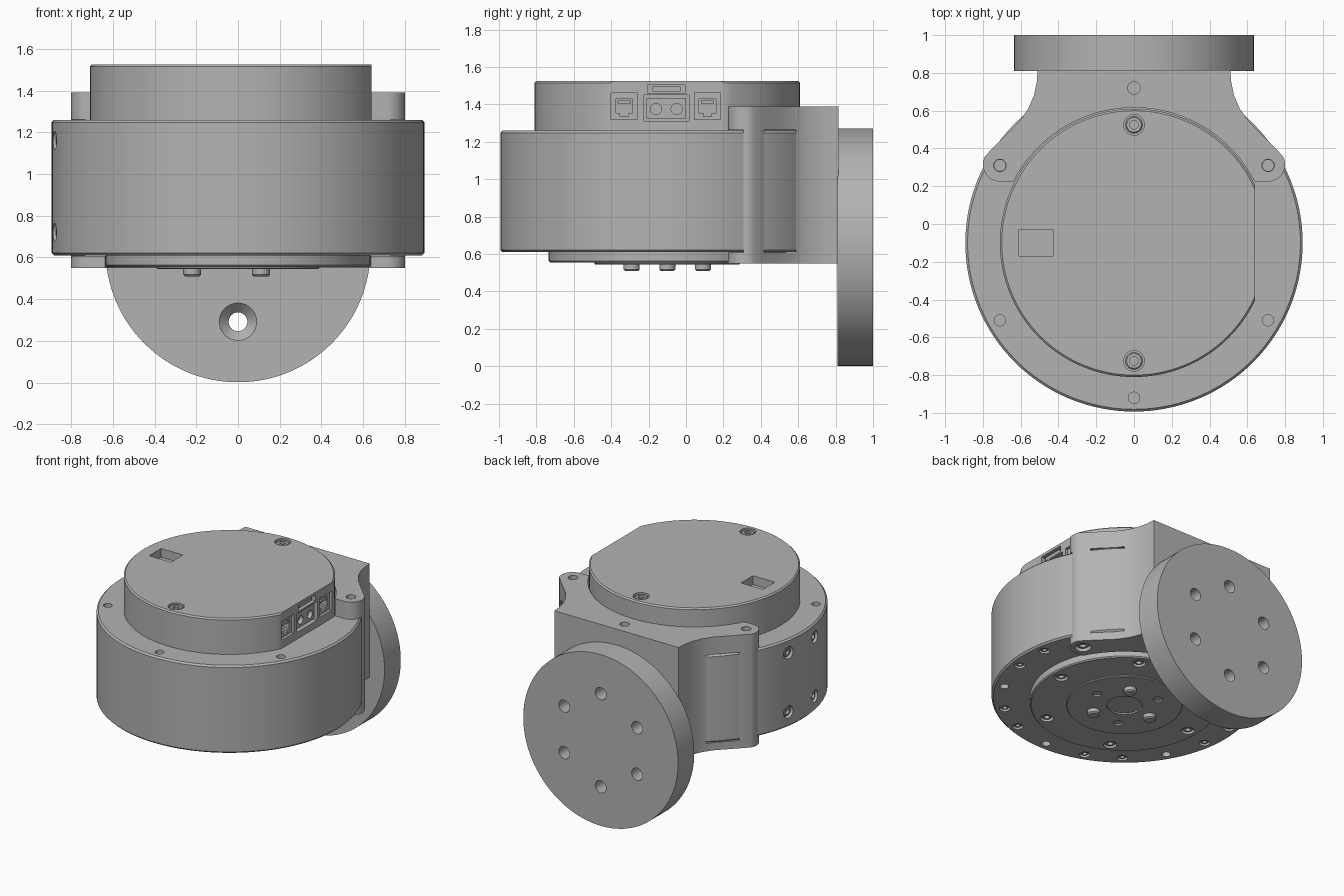
import bpy, bmesh, math
from mathutils import Vector, Matrix

cube = bpy.data.objects.get("Cube")
if cube:
    bpy.data.objects.remove(cube, do_unlink=True)

grey = bpy.data.materials.new("machined grey")
grey.use_nodes = True
grey.diffuse_color = (0.45, 0.45, 0.45, 1)
grey.node_tree.nodes["Principled BSDF"].inputs["Base Color"].default_value = grey.diffuse_color

CY = -0.1                      # y of the drum's axis
UP, DOWN = (0, 0, 1), (0, 0, -1)
FRONT, BACK, LEFT = (0, -1, 0), (0, 1, 0), (1, 0, 0)


def finish(name, bm):
    bmesh.ops.recalc_face_normals(bm, faces=bm.faces)
    mesh = bpy.data.meshes.new(name)
    bm.to_mesh(mesh)
    bm.free()
    mesh.materials.append(grey)
    obj = bpy.data.objects.new(name, mesh)
    bpy.context.collection.objects.link(obj)
    return obj


def lathe(name, profile, at=(0, 0, 0), axis=UP, seg=24):
    """Revolve (radius, height) points, both ends on the axis."""
    bm = bmesh.new()
    place = Matrix.Translation(at) @ Vector(axis).to_track_quat('Z', 'Y').to_matrix().to_4x4()
    rings = []
    for r, h in profile:
        count = seg if r > 0 else 1
        rings.append([bm.verts.new(place @ Vector((r * math.cos(2 * math.pi * i / seg),
                                                   r * math.sin(2 * math.pi * i / seg), h)))
                      for i in range(count)])
    for a, b in zip(rings, rings[1:]):
        if len(a) == 1 or len(b) == 1:
            continue
        for i in range(seg):
            j = (i + 1) % seg
            bm.faces.new((a[i], a[j], b[j], b[i]))
    bm.faces.new(rings[1])
    bm.faces.new(rings[-2])
    return finish(name, bm)


def disc(name, r, z0, z1, at=(0, CY, 0), axis=UP, bevel=0.0, seg=128):
    pts = [(0, z0), (r - bevel, z0), (r, z0 + bevel), (r, z1 - bevel), (r - bevel, z1), (0, z1)]
    if not bevel:
        pts = [(0, z0), (r, z0), (r, z1), (0, z1)]
    return lathe(name, pts, at, axis, seg)


def box(name, lo, hi):
    bm = bmesh.new()
    bmesh.ops.create_cube(bm, size=1)
    lo, hi = Vector(lo), Vector(hi)
    for v in bm.verts:
        v.co = (lo + hi) / 2 + v.co * (hi - lo)
    return finish(name, bm)


def hole(at, axis, *steps):
    """Stepped drill: (radius, depth) pairs measured inward from the surface."""
    pts = [(0, 0.02), (steps[0][0], 0.02)]
    for i, (r, d) in enumerate(steps):
        if i:
            pts.append((r, steps[i - 1][1]))
        pts.append((r, d))
    pts = [(r, h if h > 0 and k < 2 else -h) for k, (r, h) in enumerate(pts)]
    return lathe("drill", pts + [(0, pts[-1][1])], at, axis)


def cut(obj, cutters):
    bpy.context.view_layer.objects.active = obj
    for c in cutters:
        c.hide_render = True
        mod = obj.modifiers.new("cut", 'BOOLEAN')
        mod.operation, mod.solver, mod.object = 'DIFFERENCE', 'EXACT', c
        bpy.ops.object.modifier_apply(modifier=mod.name)
        bpy.data.objects.remove(c, do_unlink=True)


def screw(name, at, axis, r):
    """Round screw head with a socket, its top at the given point."""
    return lathe(name, [(0, -0.04), (r, -0.04), (r, -0.006), (r - 0.006, 0), (r * 0.5, 0),
                        (r * 0.5, -0.02), (0, -0.02)], at, axis)


def polar(r, deg, z):
    a = math.radians(deg)
    return Vector((r * math.cos(a), CY + r * math.sin(a), z))


# Drum with bolt holes above, below and on its right side
drum = disc("drum", 0.893, 0.61, 1.26, bevel=0.012)
drills = []
for k in range(6):
    deg = 30 + 60 * k
    if k != 1:
        drills.append(hole(polar(0.82, deg, 1.26), UP, (0.03, 0.1)))
        drills.append(hole(polar(0.82, deg, 0.61), DOWN, (0.03, 0.1)))
        for side in (-21, 21):
            if k in (0, 2) and (deg + side - 90) ** 2 < 60 ** 2:
                continue
            at = polar(0.82, deg + side, 0.61)
            drills.append(hole(at, DOWN, (0.036, 0.03)))
            screw("drum_base_screw", at + Vector((0, 0, 0.008)), DOWN, 0.03)
for deg in (170, 190):
    for z in (0.72, 1.16):
        at = polar(0.891, deg, z)
        out = (at - Vector((0, CY, z))).normalized()
        drills.append(hole(at, out, (0.045, 0.035)))
        screw("drum_side_screw", at - out * 0.01, out, 0.036)
cut(drum, drills)

# Cap with a flat left side, a window recess and two screws
cap = disc("cap", 0.71, 1.25, 1.525, bevel=0.01)
tools = [box("cutter", (0.64, -1, 1.2), (0.9, 1, 1.6)),
         box("cutter", (-0.61, -0.17, 1.46), (-0.43, -0.03, 1.6))]
for y in (0.525, -0.725):
    tools.append(hole((0, y, 1.525), UP, (0.055, 0.02)))
    screw("cap_screw", (0, y, 1.52), UP, 0.045)

# Connector openings in the flat, with their inner parts
for y in (-0.33, 0.115):
    tools.append(box("cutter", (0.62, y - 0.07, 1.32), (0.7, y + 0.07, 1.46)))
    tools.append(box("cutter", (0.56, y - 0.045, 1.355), (0.63, y + 0.045, 1.43)))
    tools.append(box("cutter", (0.56, y - 0.022, 1.335), (0.63, y + 0.022, 1.36)))
    box("data_socket_tongue", (0.55, y - 0.035, 1.405), (0.62, y + 0.035, 1.42))
tools.append(box("cutter", (0.58, -0.225, 1.31), (0.7, 0.015, 1.45)))
tools.append(box("cutter", (0.60, -0.205, 1.46), (0.7, -0.005, 1.505)))
cut(cap, tools)
plug = box("power_plug", (0.57, -0.21, 1.325), (0.625, 0.0, 1.435))
cut(plug, [hole((0.625, y, 1.375), LEFT, (0.03, 0.03)) for y in (-0.16, -0.05)])
box("signal_plug", (0.59, -0.18, 1.47), (0.625, -0.03, 1.495))

# Output side under the drum
base = disc("base_ring", 0.635, 0.555, 0.62, bevel=0.008)
drills = []
for k in range(6):
    at = polar(0.555, 60 * k, 0.555)
    drills.append(hole(at, DOWN, (0.045, 0.03)))
    screw("base_ring_screw", at + Vector((0, 0, 0.008)), DOWN, 0.037)
cut(base, drills)
flange = disc("output_flange", 0.39, 0.545, 0.6, bevel=0.005)
cut(flange, [hole((0, CY, 0.545), DOWN, (0.12, 0.03))]
    + [hole(polar(0.24, d, 0.545), DOWN, (0.033, 0.04)) for d in (0, 120, 240)])
screw("output_centre_screw", (0, CY, 0.555), DOWN, 0.08)
for deg in (60, 180, 300):
    lathe("output_pin", [(0, 0.56), (0.043, 0.56), (0.043, 0.518), (0.035, 0.51), (0, 0.51)],
          polar(0.22, deg, 0))

# Bracket: mirrored outline with rounded ears, hollowed to saddle the drum
half = [(0.51, 0.815), (0.515, 0.75), (0.53, 0.68), (0.56, 0.61), (0.61, 0.54), (0.68, 0.47),
        (0.74, 0.41)]
for i in range(13):
    a = math.radians(30 - 10 * i)
    half.append((0.71 + 0.09 * math.cos(a), 0.315 + 0.09 * math.sin(a)))
half.append((0.5, 0.225))
bm = bmesh.new()
outline = half + [(-x, y) for x, y in reversed(half)]
face = bm.faces.new([bm.verts.new((x, y, 0.55)) for x, y in outline])
top = bmesh.ops.extrude_face_region(bm, geom=[face])["geom"]
bmesh.ops.translate(bm, vec=(0, 0, 0.84), verts=[g for g in top if isinstance(g, bmesh.types.BMVert)])
bracket = finish("bracket", bm)
tools = [disc("cutter", 0.897, 0.608, 1.262), disc("cutter", 0.716, 0.4, 1.6)]
tools.append(hole((0, 0.72, 1.39), UP, (0.033, 0.15)))
for x in (-0.71, 0.71):
    tools.append(hole((x, 0.31, 1.39), UP, (0.033, 0.2)))
    tools.append(hole((x, 0.31, 0.55), DOWN, (0.055, 0.03), (0.03, 0.1)))
    screw("ear_screw", (x, 0.31, 0.565), DOWN, 0.045)
cut(bracket, tools)

# Round mounting plate on the back, one bolt hole going through
plate = disc("mounting_plate", 0.635, 0, 0.19, at=(0, 0.81, 0.637), axis=BACK)
drills = []
for k in range(6):
    a = math.radians(-90 + 60 * k)
    x, z = 0.345 * math.cos(a), 0.637 + 0.345 * math.sin(a)
    drills.append(hole((x, 1.0, z), BACK, (0.045, 0.15 if k else 0.25)))
drills.append(lathe("cutter", [(0, 0.01), (0.1, 0.01), (0.04, -0.05), (0, -0.05)],
                    (0, 0.81, 0.292), FRONT, 32))
cut(plate, drills)

# Smooth the round sides, keep the edges sharp
bpy.ops.object.select_all(action='DESELECT')
for obj in bpy.context.scene.objects:
    if obj.type == 'MESH':
        obj.select_set(True)
        bpy.context.view_layer.objects.active = obj
bpy.ops.object.shade_smooth_by_angle(angle=math.radians(30))
